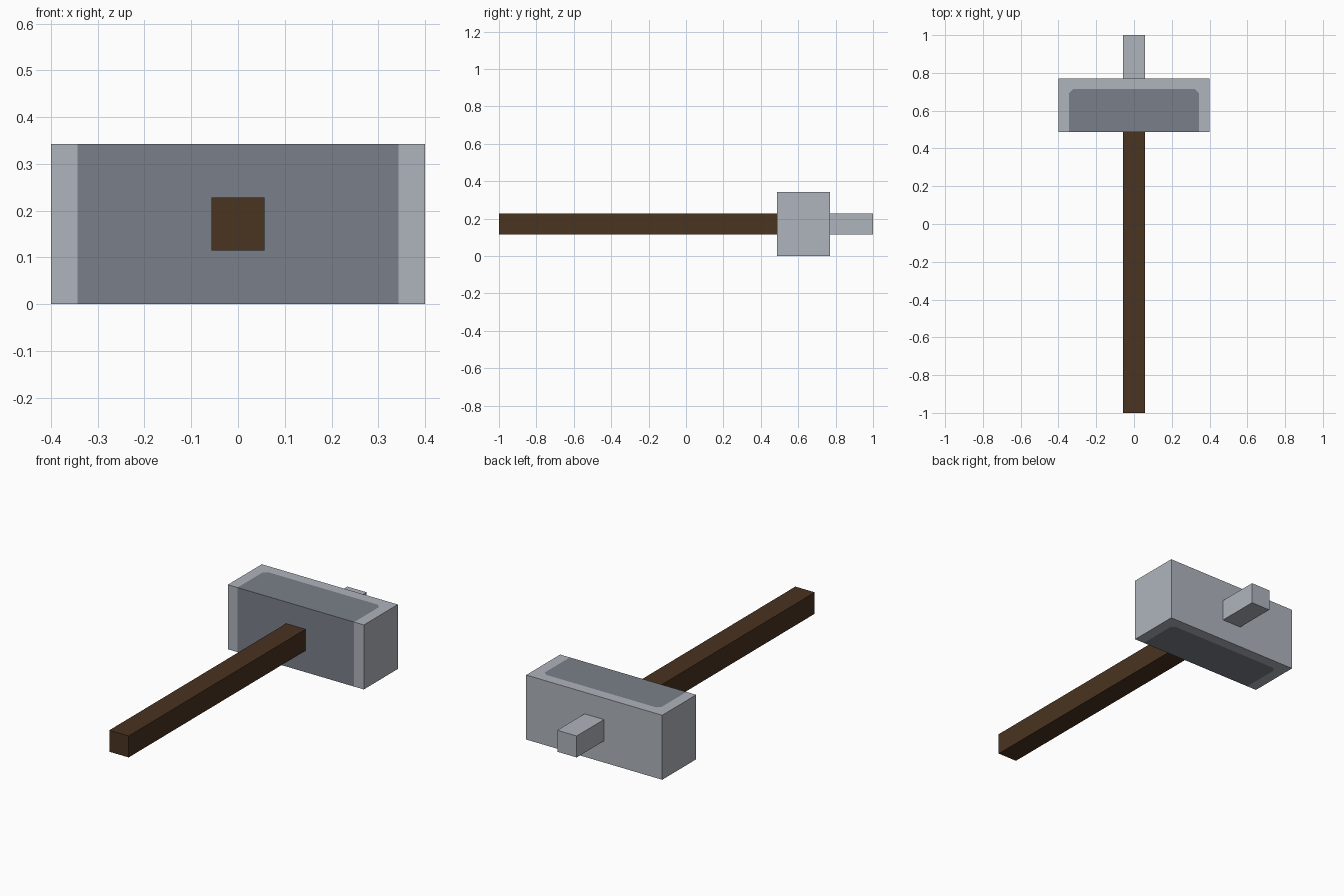
import bpy
import bmesh
from mathutils import Matrix, Vector

cube = bpy.data.objects.get("Cube")
if cube:
    bpy.data.objects.remove(cube, do_unlink=True)

# Main dimensions
HALF_W, HEIGHT = 0.4, 0.343        # head half width and height
FRONT, BACK = 0.486, 0.771         # head extent along y
PANEL_X, PANEL_Y, CLIP = 0.343, 0.714, 0.02
GRIP = 0.114                       # thickness of handle and rear peg


def make_material(name, rgb):
    mat = bpy.data.materials.new(name)
    mat.use_nodes = True
    mat.diffuse_color = (*rgb, 1)
    mat.node_tree.nodes["Principled BSDF"].inputs["Base Color"].default_value = (*rgb, 1)
    return mat


light_stone = make_material("light stone", (0.43, 0.457, 0.503))
dark_stone = make_material("dark stone", (0.195, 0.216, 0.254))
wood = make_material("dark wood", (0.067, 0.033, 0.015))


def finish(name, bm, materials):
    bmesh.ops.recalc_face_normals(bm, faces=bm.faces)
    mesh = bpy.data.meshes.new(name)
    bm.to_mesh(mesh)
    bm.free()
    for mat in materials:
        mesh.materials.append(mat)
    obj = bpy.data.objects.new(name, mesh)
    bpy.context.collection.objects.link(obj)
    return obj


def make_bar(name, y0, y1, mat):
    """Square bar along y, centred on the head's height."""
    bm = bmesh.new()
    place = (Matrix.Translation((0, (y0 + y1) / 2, HEIGHT / 2))
             @ Matrix.Diagonal((GRIP, y1 - y0, GRIP, 1)))
    bmesh.ops.create_cube(bm, size=1, matrix=place)
    return finish(name, bm, [mat])


def make_head():
    """Block with a dark core framed by a light rim, extruded from its plan."""
    bm = bmesh.new()
    half = [(PANEL_X, FRONT), (PANEL_X, PANEL_Y - CLIP), (PANEL_X - CLIP, PANEL_Y)]
    core_plan = half + [(-x, y) for x, y in reversed(half)]
    rim_plan = [(-HALF_W, FRONT), (-HALF_W, BACK), (HALF_W, BACK), (HALF_W, FRONT)]
    core = [bm.verts.new((x, y, 0)) for x, y in core_plan]
    rim = [bm.verts.new((x, y, 0)) for x, y in rim_plan]
    bm.faces.new(core).material_index = 1
    bm.faces.new(core[::-1] + rim[::-1]).material_index = 0

    # Raise the plan into a solid without inner walls
    top = bmesh.ops.extrude_face_region(bm, geom=bm.faces[:], use_keep_orig=True)["geom"]
    verts = [g for g in top if isinstance(g, bmesh.types.BMVert)]
    bmesh.ops.translate(bm, verts=verts, vec=Vector((0, 0, HEIGHT)))

    # The core also shows on the front wall
    bm.normal_update()
    for face in bm.faces:
        if abs(face.normal.z) < 0.5:
            mid = face.calc_center_median()
            face.material_index = int(mid.y < FRONT + 0.01 and abs(mid.x) < PANEL_X - 0.01)
    return finish("hammer_head", bm, [light_stone, dark_stone])


make_head()
make_bar("handle", -1, FRONT, wood)
make_bar("rear_peg", BACK, 1, light_stone)
